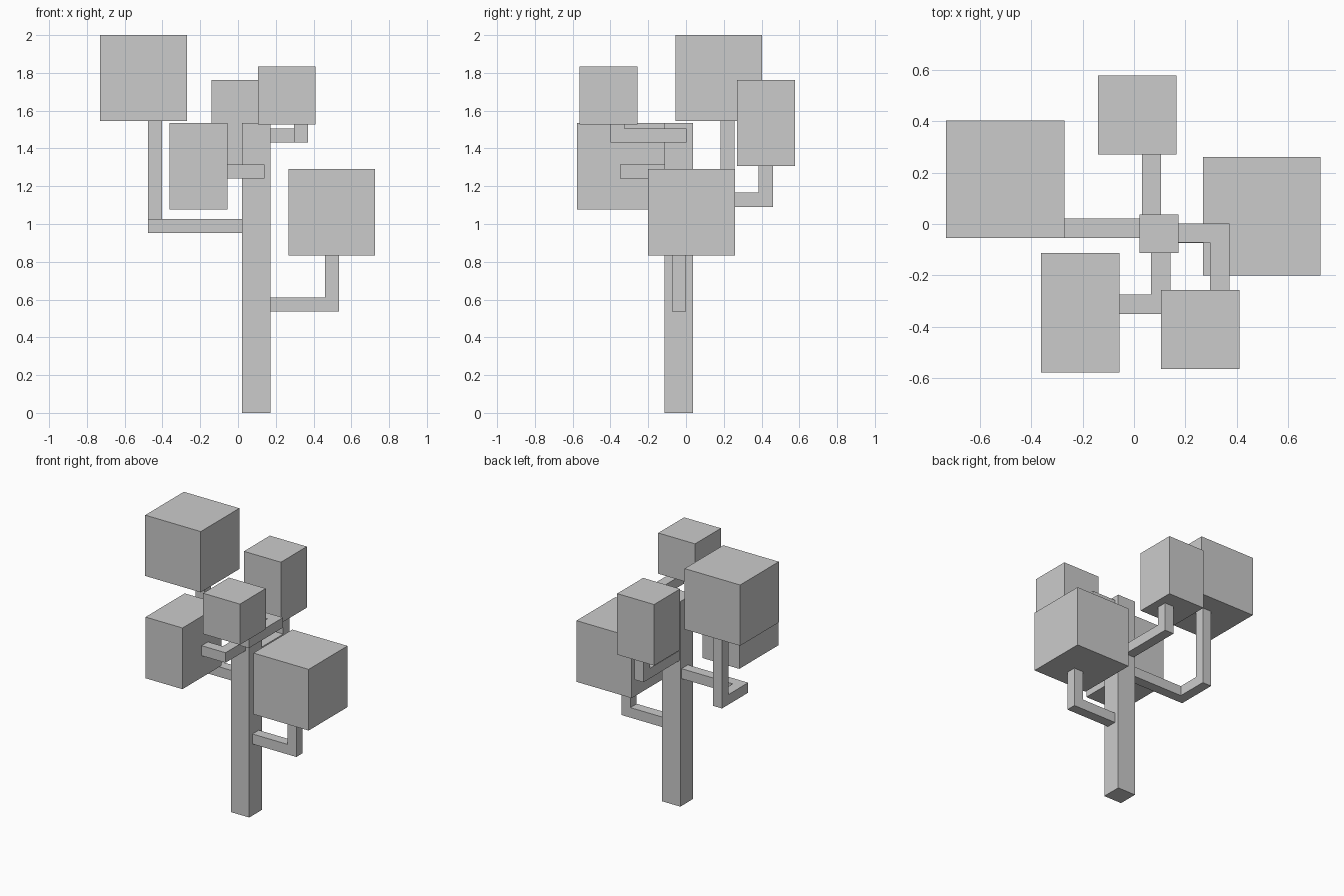
import bpy, bmesh
from mathutils import Vector, Matrix

if "Cube" in bpy.data.objects:
    bpy.data.objects.remove(bpy.data.objects["Cube"])

W = 0.075  # branch thickness


def finish(name, bm):
    bmesh.ops.recalc_face_normals(bm, faces=bm.faces)
    me = bpy.data.meshes.new(name)
    bm.to_mesh(me)
    bm.free()
    bpy.context.collection.objects.link(bpy.data.objects.new(name, me))


def cuboid(bm, centre, size):
    m = Matrix.Translation(centre) @ Matrix.Diagonal((*size, 1))
    bmesh.ops.create_cube(bm, size=1, matrix=m)


def box(name, lo, hi):
    lo, hi = Vector(lo), Vector(hi)
    bm = bmesh.new()
    cuboid(bm, (lo + hi) / 2, hi - lo)
    finish(name, bm)


def branch(name, nodes):
    """Square bar grown through the nodes with right-angle elbows."""
    nodes = [Vector(n) for n in nodes]
    bm = bmesh.new()
    cuboid(bm, nodes[0], (W, W, W))
    for a, b in zip(nodes, nodes[1:]):
        d = (b - a).normalized()
        target = a + d * W / 2
        face = min(bm.faces, key=lambda f: (f.calc_center_median() - target).length)
        # straight run, then the elbow block
        for step in ((b - a).length - W, W):
            face = bmesh.ops.extrude_discrete_faces(bm, faces=[face])["faces"][0]
            bmesh.ops.translate(bm, verts=face.verts, vec=d * step)
        bm.normal_update()
    finish(name, bm)


# trunk
box("trunk", (0.022, -0.113, 0), (0.172, 0.036, 1.535))

# foliage blocks
box("foliage_left_high", (-0.73, -0.055, 1.545), (-0.27, 0.402, 2.0))
box("foliage_right", (0.268, -0.2, 0.832), (0.725, 0.26, 1.29))
box("foliage_back", (-0.14, 0.27, 1.306), (0.166, 0.577, 1.763))
box("foliage_front_right", (0.105, -0.563, 1.528), (0.41, -0.257, 1.833))
box("foliage_front_left", (-0.362, -0.577, 1.077), (-0.056, -0.113, 1.535))

# branches, starting inside the trunk and ending inside the foliage
branch("branch_left_high", [(0.07, -0.016, 0.99), (-0.44, -0.016, 0.99),
                            (-0.44, 0.219, 0.99), (-0.44, 0.219, 1.53)])
branch("branch_right", [(0.12, -0.037, 0.573), (0.498, -0.037, 0.573),
                        (0.498, -0.037, 0.81)])
branch("branch_back", [(0.068, -0.02, 1.128), (0.068, 0.422, 1.128),
                       (0.068, 0.422, 1.28)])
branch("branch_front_right", [(0.12, -0.035, 1.468), (0.333, -0.035, 1.468),
                              (0.333, -0.363, 1.468), (0.333, -0.363, 1.55)])
branch("branch_front_left", [(0.104, -0.06, 1.278), (0.104, -0.312, 1.278),
                             (-0.03, -0.312, 1.278)])
